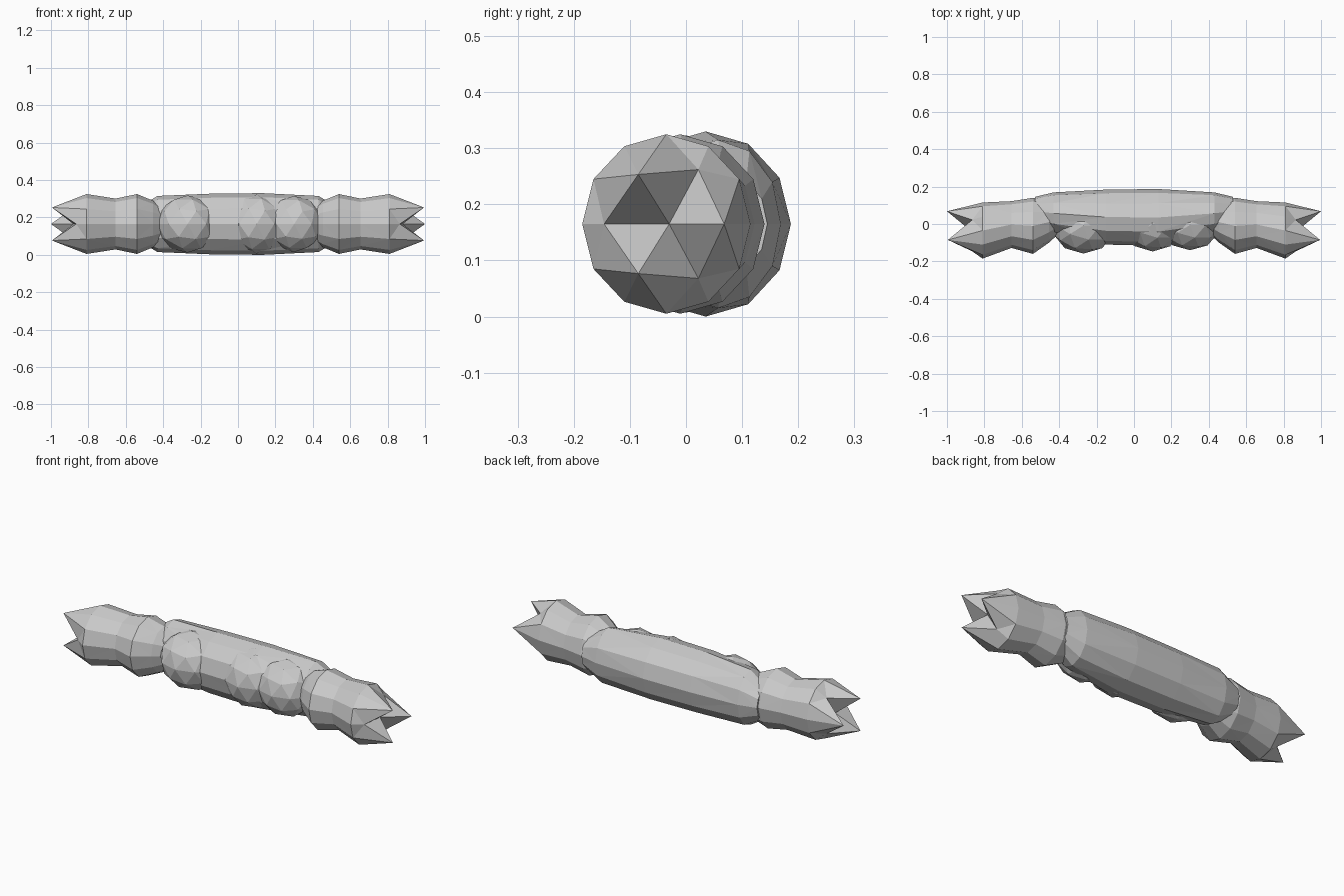
import bpy, bmesh, math

if "Cube" in bpy.data.objects:
    bpy.data.objects.remove(bpy.data.objects["Cube"])

ZC = 0.165


def finish(bm, name):
    bmesh.ops.recalc_face_normals(bm, faces=bm.faces[:])
    mesh = bpy.data.meshes.new(name)
    bm.to_mesh(mesh)
    bm.free()
    ob = bpy.data.objects.new(name, mesh)
    bpy.context.collection.objects.link(ob)
    return ob


def ring(bm, x, yc, ry, rz, n, twist=0.0):
    out = []
    for i in range(n):
        a = 2 * math.pi * (i + twist) / n
        out.append(bm.verts.new((x, yc + ry * math.cos(a), ZC + rz * math.sin(a))))
    return out


def bridge(bm, a, b, shift=0):
    n = len(a)
    for i in range(n):
        j = (i + 1) % n
        if shift:
            bm.faces.new((a[i], a[j], b[i]))
            bm.faces.new((a[j], b[j], b[i]))
        elif i % 2:
            bm.faces.new((a[i], a[j], b[i]))
            bm.faces.new((a[j], b[j], b[i]))
        else:
            bm.faces.new((a[i], a[j], b[j]))
            bm.faces.new((a[i], b[j], b[i]))


# Long convex core of the middle
def core():
    bm = bmesh.new()
    sections = [(-0.53, 0.07, 0.075, 0.09), (-0.43, 0.057, 0.112, 0.150),
                (-0.15, 0.037, 0.147, 0.162), (0.13, 0.035, 0.152, 0.165),
                (0.43, 0.057, 0.112, 0.150), (0.53, 0.07, 0.075, 0.09)]
    n = 12
    rings = [ring(bm, *s, n) for s in sections]
    for a, b in zip(rings, rings[1:]):
        bridge(bm, a, b)
    bm.faces.new(rings[0])
    bm.faces.new(rings[-1])
    finish(bm, "middle_core")


# Faceted lump on the front of the core
def lump(name, loc, size):
    bm = bmesh.new()
    bmesh.ops.create_icosphere(bm, subdivisions=2, radius=1.0)
    for v in bm.verts:
        v.co = [loc[k] + size[k] * v.co[k] for k in range(3)]
    finish(bm, name)


# Pinched end piece finishing in three spikes
def end_piece(side, name):
    bm = bmesh.new()
    n = 12
    sections = [(0.40, 0.03, 0.08, 0.09), (0.455, 0.01, 0.11, 0.125),
                (0.54, -0.010, 0.150, 0.160), (0.655, -0.003, 0.125, 0.136),
                (0.81, -0.035, 0.150, 0.160)]
    rings = [ring(bm, *s, n) for s in sections]
    for a, b in zip(rings, rings[1:]):
        bridge(bm, a, b)
    bm.faces.new(rings[0])
    outer = rings[-1]
    inner = []
    for i in range(6):
        x, r = (0.995, 0.102) if i % 2 == 0 else (0.865, 0.112)
        if i == 0:
            x = 1.0
        a = math.radians(60 * i)
        inner.append(bm.verts.new((x, -0.034 + r * math.cos(a), ZC + r * math.sin(a))))
    pit = bm.verts.new((0.88, -0.030, ZC))
    for i in range(6):
        p, q = inner[i], inner[(i + 1) % 6]
        bm.faces.new((p, outer[2 * i - 1], outer[2 * i]))
        bm.faces.new((p, outer[2 * i], outer[2 * i + 1]))
        bm.faces.new((p, outer[2 * i + 1], q))
        bm.faces.new((p, q, pit))
    for v in bm.verts:
        v.co.x *= side
    finish(bm, name)


core()
lump("front_lump_left", (-0.27, -0.008, ZC), (0.17, 0.150, 0.153))
lump("front_lump_middle", (0.10, 0.0, ZC), (0.16, 0.147, 0.158))
lump("front_lump_right", (0.30, -0.005, ZC), (0.16, 0.135, 0.150))
end_piece(-1, "left_end")
end_piece(1, "right_end")
